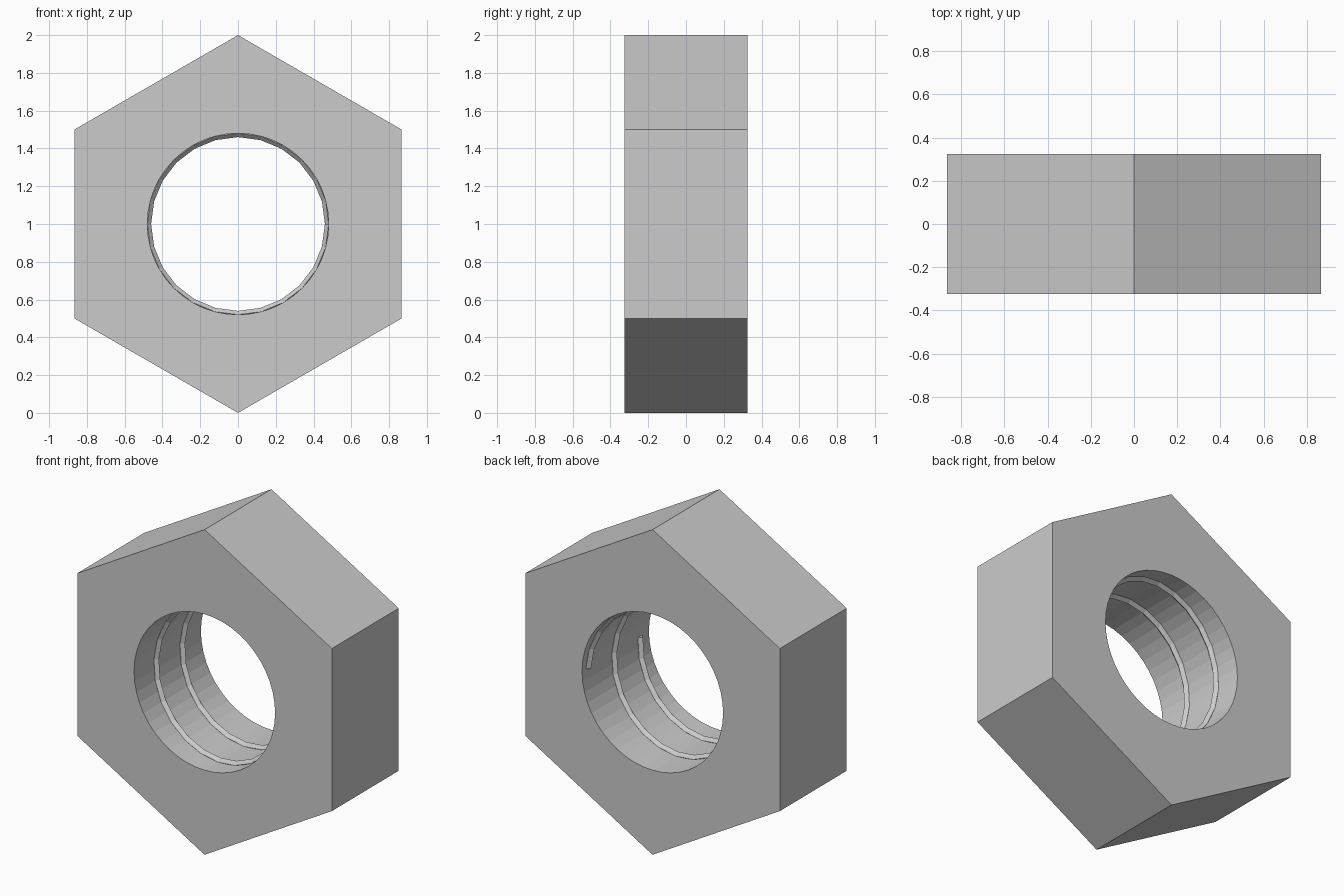
import bpy, bmesh
from math import sin, cos, pi

if "Cube" in bpy.data.objects:
    bpy.data.objects.remove(bpy.data.objects["Cube"])

HALF, HOLE_R, HOLE_N = 0.325, 0.48, 48


def finish(bm, name):
    bmesh.ops.recalc_face_normals(bm, faces=bm.faces)
    me = bpy.data.meshes.new(name)
    bm.to_mesh(me)
    bm.free()
    ob = bpy.data.objects.new(name, me)
    bpy.context.collection.objects.link(ob)
    return ob


def prism(name, radius, sides, half, turn=0.0):
    # regular prism lying along the y axis, centred at z = 1
    bm = bmesh.new()
    rings = [[bm.verts.new((radius * cos(turn + 2 * pi * i / sides), y,
                            1 + radius * sin(turn + 2 * pi * i / sides)))
              for i in range(sides)] for y in (-half, half)]
    for i in range(sides):
        j = (i + 1) % sides
        bm.faces.new((rings[0][i], rings[0][j], rings[1][j], rings[1][i]))
    bm.faces.new(rings[0])
    bm.faces.new(rings[1])
    return finish(bm, name)


# hexagonal nut body with a round bore
body = prism("nut_body", 1.0, 6, HALF, pi / 6)
cutter = prism("bore_cutter", HOLE_R, HOLE_N, 1.0)
mod = body.modifiers.new("bore", 'BOOLEAN')
mod.operation = 'DIFFERENCE'
mod.solver = 'EXACT'
mod.object = cutter
bpy.context.view_layer.objects.active = body
body.select_set(True)
bpy.ops.object.modifier_apply(modifier=mod.name)
bpy.data.objects.remove(cutter, do_unlink=True)

# helical thread: two turns of a diamond-shaped ridge half sunk in the bore wall
bm = bmesh.new()
STEPS, TURNS, R = 24, 2, 0.02
rings = []
for i in range(STEPS * TURNS + 1):
    a = 2 * pi * i / STEPS
    y = 0.268 - 0.253 * i / STEPS
    rings.append([bm.verts.new(((HOLE_R + dr) * cos(a), y + dy,
                                1 + (HOLE_R + dr) * sin(a)))
                  for dr, dy in ((-R, 0), (0, R), (R, 0), (0, -R))])
for p, q in zip(rings, rings[1:]):
    for k in range(4):
        m = (k + 1) % 4
        bm.faces.new((p[k], p[m], q[m], q[k]))
bm.faces.new(rings[0])
bm.faces.new(rings[-1])
finish(bm, "inner_thread")
